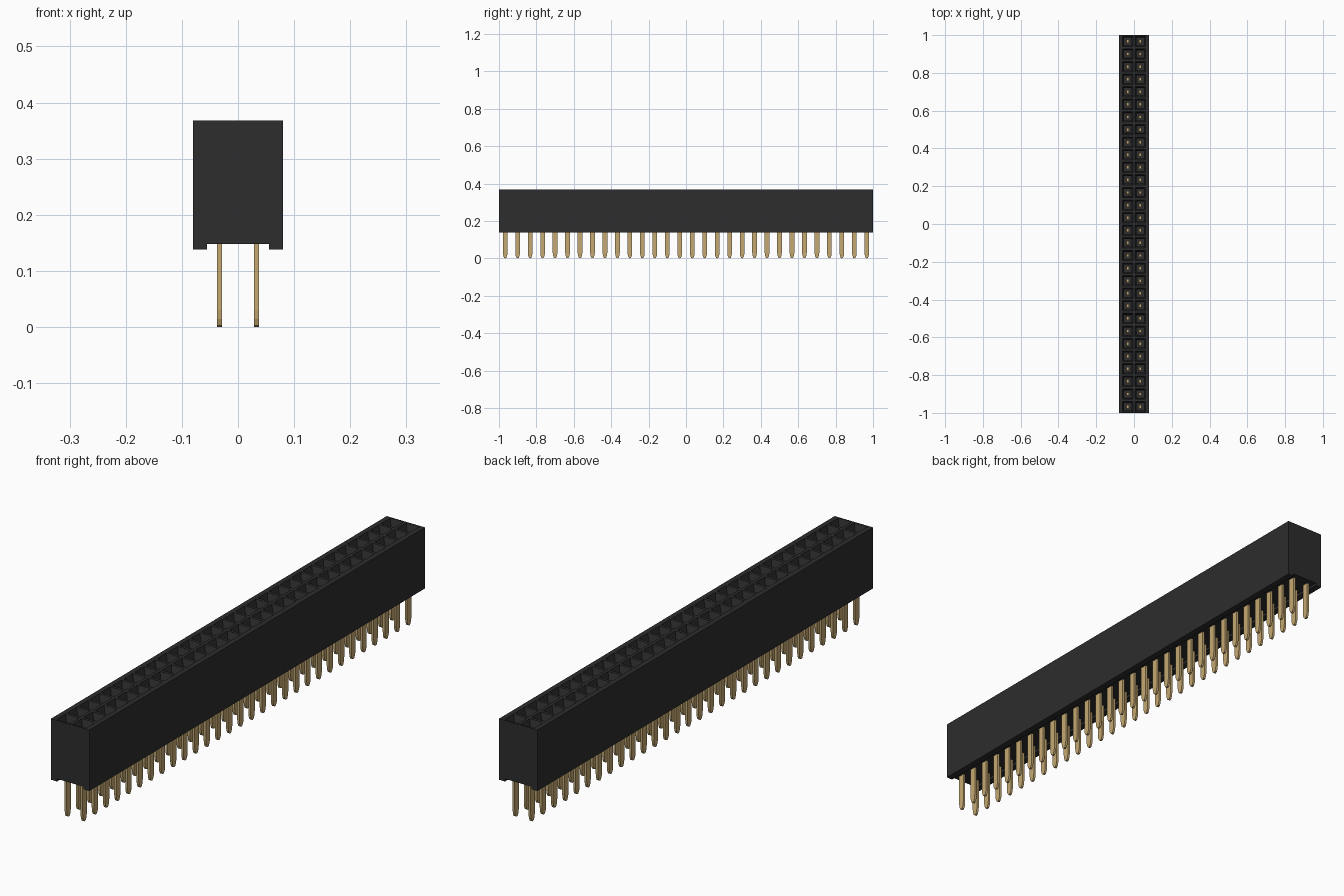
import bpy, bmesh

if "Cube" in bpy.data.objects:
    bpy.data.objects.remove(bpy.data.objects["Cube"], do_unlink=True)

ROWS = 30
PITCH = 2 / ROWS
COLS = (-PITCH / 2, PITCH / 2)
HALF_W, TOP, BASE = 0.08, 0.368, 0.138
FLOOR = 0.2


def material(name, color):
    m = bpy.data.materials.new(name)
    m.use_nodes = True
    m.diffuse_color = color
    m.node_tree.nodes["Principled BSDF"].inputs["Base Color"].default_value = color
    return m


def make_object(name, bm, mat):
    bmesh.ops.remove_doubles(bm, verts=bm.verts, dist=1e-5)
    mesh = bpy.data.meshes.new(name)
    bm.to_mesh(mesh)
    bm.free()
    mesh.materials.append(mat)
    obj = bpy.data.objects.new(name, mesh)
    bpy.context.collection.objects.link(obj)
    return obj


def prism(bm, outline, axis, start, end):
    """Extrude a 2D outline (horizontal, z) along the x or y axis."""
    def place(u, z, d):
        return (d, u, z) if axis == "x" else (u, d, z)
    face = bm.faces.new([bm.verts.new(place(u, z, start)) for u, z in outline])
    out = bmesh.ops.extrude_face_region(bm, geom=[face])
    step = place(0, 0, end - start)
    new_verts = [g for g in out["geom"] if isinstance(g, bmesh.types.BMVert)]
    bmesh.ops.translate(bm, verts=new_verts, vec=step)
    return list(bm.faces)


black = material("black plastic", (0.026, 0.026, 0.026, 1))
gold = material("gold metal", (0.56, 0.40, 0.17, 1))

# Housing: channelled block, its lid replaced by a grid of sockets
bm = bmesh.new()
lip, roof = 0.055, 0.148
outline = [(-HALF_W, BASE), (-lip, BASE), (-lip, roof), (lip, roof),
           (lip, BASE), (HALF_W, BASE), (HALF_W, TOP), (-HALF_W, TOP)]
prism(bm, outline, "y", -1, 1)
bmesh.ops.recalc_face_normals(bm, faces=bm.faces)
bmesh.ops.delete(bm, geom=[f for f in bm.faces if f.normal.z > 0.9], context="FACES")

xs = (-HALF_W, -PITCH, 0, PITCH, HALF_W)
cells = []
for row in range(ROWS):
    y0, y1 = -1 + row * PITCH, -1 + (row + 1) * PITCH
    for x0, x1 in zip(xs, xs[1:]):
        corners = ((x0, y0), (x1, y0), (x1, y1), (x0, y1))
        face = bm.faces.new([bm.verts.new((x, y, TOP)) for x, y in corners])
        if abs(x0 + x1) < 1.5 * PITCH:
            cells.append(face)

# Each socket: flat rim, sloping funnel, straight shaft
bm.normal_update()
for thickness, depth in ((0.008, TOP), (0.011, TOP - 0.025), (0.0005, FLOOR)):
    bmesh.ops.inset_individual(bm, faces=cells, thickness=thickness, depth=0)
    for face in cells:
        for v in face.verts:
            v.co.z = depth
make_object("socket_housing", bm, black)

# Pins: flat blades with a rounded tip, and a contact inside each socket
half_t, half_b = 0.0045, 0.0125
tip = [(-half_b, 0.03), (-0.0105, 0.014), (-0.006, 0.003), (0, 0)]
blade = [(-half_b, roof + 0.01)] + tip + [(-u, z) for u, z in reversed(tip[:-1])]
blade.append((half_b, roof + 0.01))
contact = [(-0.009, FLOOR - 0.01), (0.009, FLOOR - 0.01),
           (0.009, FLOOR + 0.06), (-0.009, FLOOR + 0.06)]

for name, shape, half in (("pins", blade, half_t), ("contacts", contact, 0.007)):
    bm = bmesh.new()
    for x in COLS:
        for row in range(ROWS):
            y = -1 + (row + 0.5) * PITCH
            prism(bm, [(u + y, z) for u, z in shape], "x", x - half, x + half)
    bmesh.ops.recalc_face_normals(bm, faces=bm.faces)
    make_object(name, bm, gold)
